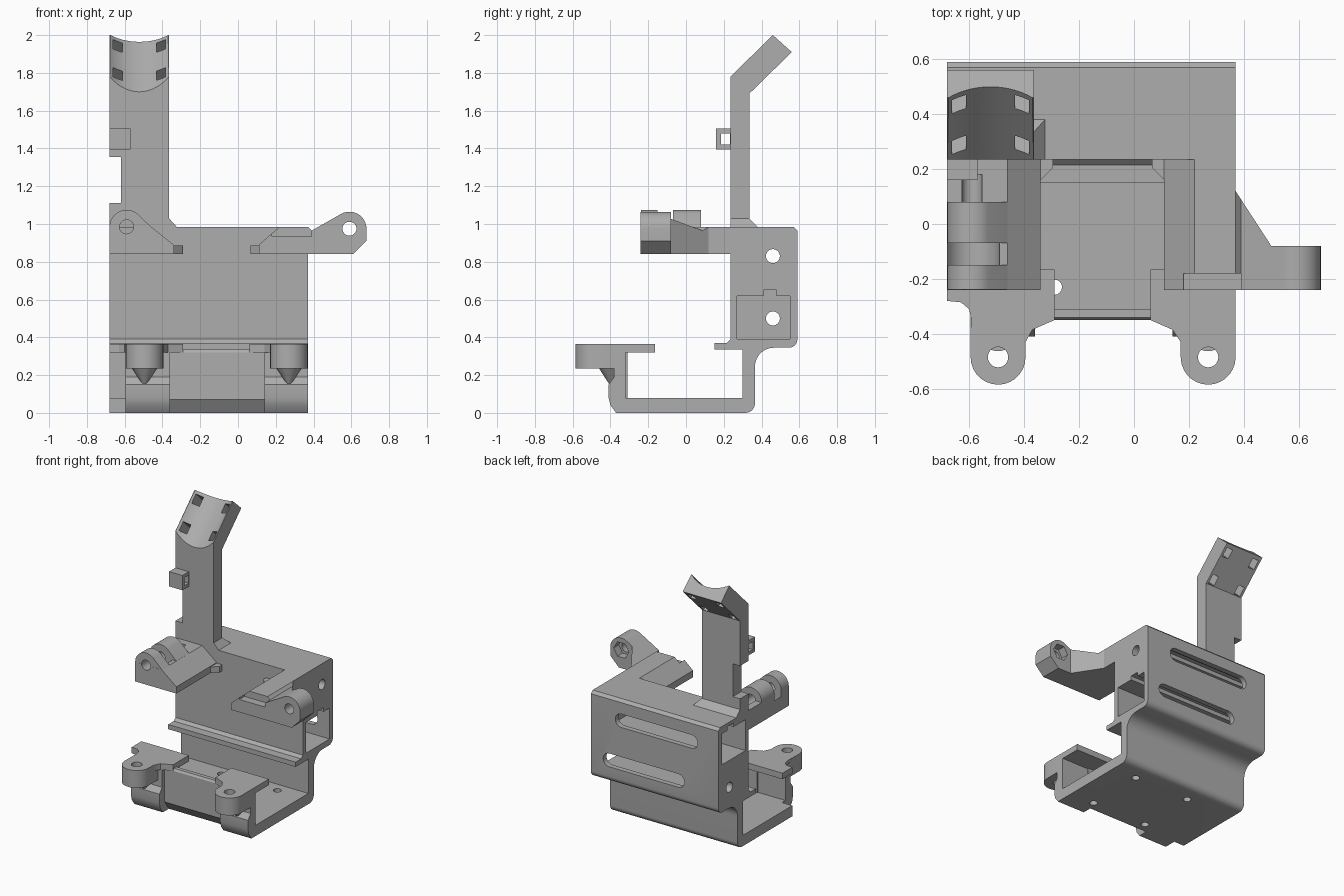
import bpy, bmesh
from math import sin, cos, pi, radians
from mathutils import Matrix

if "Cube" in bpy.data.objects:
    bpy.data.objects.remove(bpy.data.objects["Cube"])

grey = bpy.data.materials.new("plain_grey")
grey.use_nodes = True
grey.diffuse_color = (0.42, 0.42, 0.42, 1)
grey.node_tree.nodes["Principled BSDF"].inputs["Base Color"].default_value = (0.42, 0.42, 0.42, 1)
parts = []


def arc(u, v, r, start, end, n=14):
    return [(u + r * cos(radians(start + (end - start) * i / n)),
             v + r * sin(radians(start + (end - start) * i / n))) for i in range(n + 1)]


def circle(u, v, r, n=28):
    return arc(u, v, r, 0, 360, n)[:-1]


def rect(u0, u1, v0, v1):
    return [(u0, v0), (u1, v0), (u1, v1), (u0, v1)]


def prism(name, outline, axis, lo, hi):
    """Extrude a closed outline along one axis."""
    place = {"X": lambda u, v, w: (w, u, v),
             "Y": lambda u, v, w: (u, w, v),
             "Z": lambda u, v, w: (u, v, w)}[axis]
    bm = bmesh.new()
    rings = [[bm.verts.new(place(u, v, w)) for u, v in outline] for w in (lo, hi)]
    for ring in rings:
        bm.faces.new(ring)
    n = len(outline)
    for i in range(n):
        j = (i + 1) % n
        bm.faces.new((rings[0][i], rings[0][j], rings[1][j], rings[1][i]))
    bmesh.ops.recalc_face_normals(bm, faces=bm.faces)
    mesh = bpy.data.meshes.new(name)
    bm.to_mesh(mesh)
    bm.free()
    mesh.materials.append(grey)
    ob = bpy.data.objects.new(name, mesh)
    bpy.context.collection.objects.link(ob)
    parts.append(ob)
    return ob


def combine(ob, others, operation="DIFFERENCE"):
    """Apply booleans to a part and discard the tools."""
    for other in others:
        mod = ob.modifiers.new("shape", "BOOLEAN")
        mod.operation, mod.object, mod.solver = operation, other, "EXACT"
    graph = bpy.context.evaluated_depsgraph_get()
    graph.update()
    mesh = bpy.data.meshes.new_from_object(ob.evaluated_get(graph))
    ob.modifiers.clear()
    ob.data = mesh
    for other in others:
        parts.remove(other)
        bpy.data.objects.remove(other)


def cutter(outline, axis, lo, hi):
    ob = prism("cutter", outline, axis, lo, hi)
    ob.hide_render = True
    return ob


# Main housing: box on top, open channel below
L, R = -0.68, 0.37
housing = prism("housing", [(-0.28, 0)] + arc(0.315, 0.05, 0.05, -90, 0, 6)
                + arc(0.465, 0.245, 0.1, 180, 90, 8) + arc(0.545, 0.39, 0.045, -90, 0, 6)
                + [(0.59, 0.965), (0.57, 0.985), (0.235, 0.985), (0.235, 0.39), (0.215, 0.37),
                   (0.15, 0.37), (0.15, 0.335), (0.30, 0.335), (0.30, 0.08), (-0.28, 0.08)], "X", L, R)


def bay(z):
    return [(0.27, z), (0.55, z), (0.55, z + 0.23), (0.48, z + 0.23), (0.48, z + 0.26),
            (0.41, z + 0.26), (0.41, z + 0.23), (0.27, z + 0.23)]


def slot(x0, x1, z, r=0.05):
    return arc(x1 - r, z, r, -90, 90) + arc(x0 + r, z, r, 90, 270)


tools = [cutter(bay(0.39), "X", L + 0.07, 1), cutter(bay(0.70), "X", -1, R - 0.07),
         cutter(circle(0.46, 0.50, 0.037), "X", -1, 0), cutter(circle(0.46, 0.83, 0.037), "X", 0, 1),
         cutter(slot(-0.40, 0.27, 0.51), "Y", 0.5, 0.7), cutter(slot(-0.51, 0.17, 0.83), "Y", 0.5, 0.7)]
tools += [cutter(circle(x, y, 0.028, 16), "Z", -0.1, 0.2) for x in (-0.29, 0.17) for y in (-0.23, 0.22)]
combine(housing, tools)

# Front wall: two thick sides and a recessed middle
side_wall = [(-0.27, 0), (-0.37, 0), (-0.40, 0.04), (-0.41, 0.08), (-0.41, 0.15), (-0.38, 0.19),
             (-0.38, 0.34), (-0.32, 0.34), (-0.32, 0.08), (-0.27, 0.08)]
prism("front_wall_right", side_wall, "X", -0.595, -0.36)
prism("front_wall_left", side_wall, "X", 0.14, R)
prism("front_wall_middle", [(-0.27, 0), (-0.30, 0), (-0.35, 0.07), (-0.35, 0.32), (-0.34, 0.335),
                            (-0.31, 0.335), (-0.31, 0.08), (-0.27, 0.08)], "X", -0.37, 0.15)

# Front shelves with drilled ears and tapered gussets
shelves = {"right": (-0.495, [(-0.29, -0.35), (-0.29, -0.165), (L, -0.165), (L, -0.28),
                              (-0.63, -0.285), (-0.60, -0.31), (-0.592, -0.35)]),
           "left": (0.27, [(R, -0.165), (0.06, -0.165), (0.06, -0.35)])}
for side, (x, rear) in shelves.items():
    lobe = arc(x, -0.485, 0.1, 180, 360)
    if side == "right":
        outline = rear + lobe + [(-0.395, -0.43), (-0.37, -0.385)]
    else:
        outline = rear + [(0.14, -0.385), (0.17, -0.43)] + lobe
    shelf = prism("shelf_" + side, outline, "Z", 0.32, 0.365)
    ear = prism("ear", lobe + [(x + 0.1, -0.375), (x - 0.1, -0.375)], "Z", 0.235, 0.364)
    combine(shelf, [ear], "UNION")
    combine(shelf, [cutter(circle(x, -0.485, 0.037), "Z", 0, 1)])
    gusset = prism("gusset_" + side, circle(x, -0.395, 0.068), "Z", 0.155, 0.24)
    for v in gusset.data.vertices:
        if v.co.z < 0.2:
            v.co.x = x + (v.co.x - x) * 0.2
            v.co.y = -0.395 + (v.co.y + 0.395) * 0.2

# Left arm with outboard screw eye and nut pocket
ex, ez = 0.59, 0.975
left_arm = prism("left_arm", [(0.11, 0.84), (0.61, 0.84), (0.68, 0.91)] + arc(ex, ez, 0.09, 0, 120)
                 + [(0.39, 0.965), (0.37, 0.985), (0.22, 0.985), (0.11, 0.89)], "Y", -0.24, 0.24)
combine(left_arm, [
    cutter([(R, 0.3), (R, 0.12), (0.5, -0.08), (0.8, -0.08), (0.8, 0.3)], "Z", 0.5, 1.5),
    cutter(rect(0.18, 0.39, -0.3, -0.18), "Z", 0.935, 1.2),
    cutter(circle(ex, ez, 0.037), "Y", -0.5, 0.5),
    cutter(circle(ex, ez, 0.062, 6), "Y", -0.14, 0.5)])

# Right arm with two hinge knuckles
hx, hz = -0.59, 0.985
right_arm = prism("right_arm", [(L, 0.84), (-0.34, 0.84), (-0.34, 0.89), (-0.46, 0.985), (L, 0.985)],
                  "Y", -0.24, 0.24)
knuckle = arc(hx, hz, 0.09, 180, 50) + [(-0.45, 0.975), (-0.45, 0.9), (L, 0.9)]
combine(right_arm, [prism("knuckle", knuckle, "Y", a, b) for a, b in ((-0.239, -0.15), (-0.07, 0.08))],
        "UNION")
combine(right_arm, [cutter(circle(hx, hz, 0.037), "Y", -0.5, 0.18),
                    cutter(circle(hx, hz, 0.1), "Y", -0.15, -0.07)])

# Corner webs where the arms meet the housing
for name, x, d in (("right", -0.34, 1), ("left", 0.11, -1)):
    prism("corner_web_" + name, [(x - d * 0.05, 0.24), (x - d * 0.05, 0.16), (x, 0.16),
                                 (x + d * 0.045, 0.205), (x + d * 0.045, 0.24)], "Z", 0.84, 0.885)

# Tall post bent backwards, with a cradle at its tip
P0, P1 = L, -0.365
mid = (P0 + P1) / 2
post = prism("post", [(0.235, 0.97), (0.235, 1.78), (0.46, 2.0), (0.56, 1.91), (0.335, 1.69),
                      (0.335, 0.97)], "X", P0, P1)
tilt = Matrix.Translation((mid, 0.3475, 1.89)) @ Matrix.Rotation(radians(-45), 4, "X")
# In tilted space z runs along the slope and -y points away from it
cradle = cutter(circle(0, -0.19, 0.245, 64), "Z", -0.6, 0.6)
windows = [cutter(rect(x - 0.025, x + 0.025, z - 0.035, z + 0.035), "Y", -0.3, 0.3)
           for x in (-0.115, 0.115) for z in (-0.11, 0.10)]
for ob in [cradle] + windows:
    ob.data.transform(tilt)
combine(post, [cradle] + windows + [cutter(rect(-0.8, -0.62, 1.11, 1.355), "Y", 0, 0.6)])

# Flared foot of the post
foot = prism("post_foot", rect(P0, -0.32, 0.235, 0.385), "Z", 0.98, 1.03)
for v in foot.data.vertices:
    if v.co.z > 1:
        v.co.x = min(v.co.x, P1)
        v.co.y = min(v.co.y, 0.335)

# Small cable loop on the post
loop = prism("cable_loop", rect(0.16, 0.24, 1.395, 1.505), "X", P0, -0.57)
combine(loop, [cutter(rect(0.185, 0.234, 1.42, 1.48), "X", -1, 0)])

# Smooth rounded walls, keep edges crisp
bpy.ops.object.select_all(action="DESELECT")
for ob in parts:
    ob.select_set(True)
bpy.context.view_layer.objects.active = housing
bpy.ops.object.shade_smooth_by_angle(angle=radians(30))
